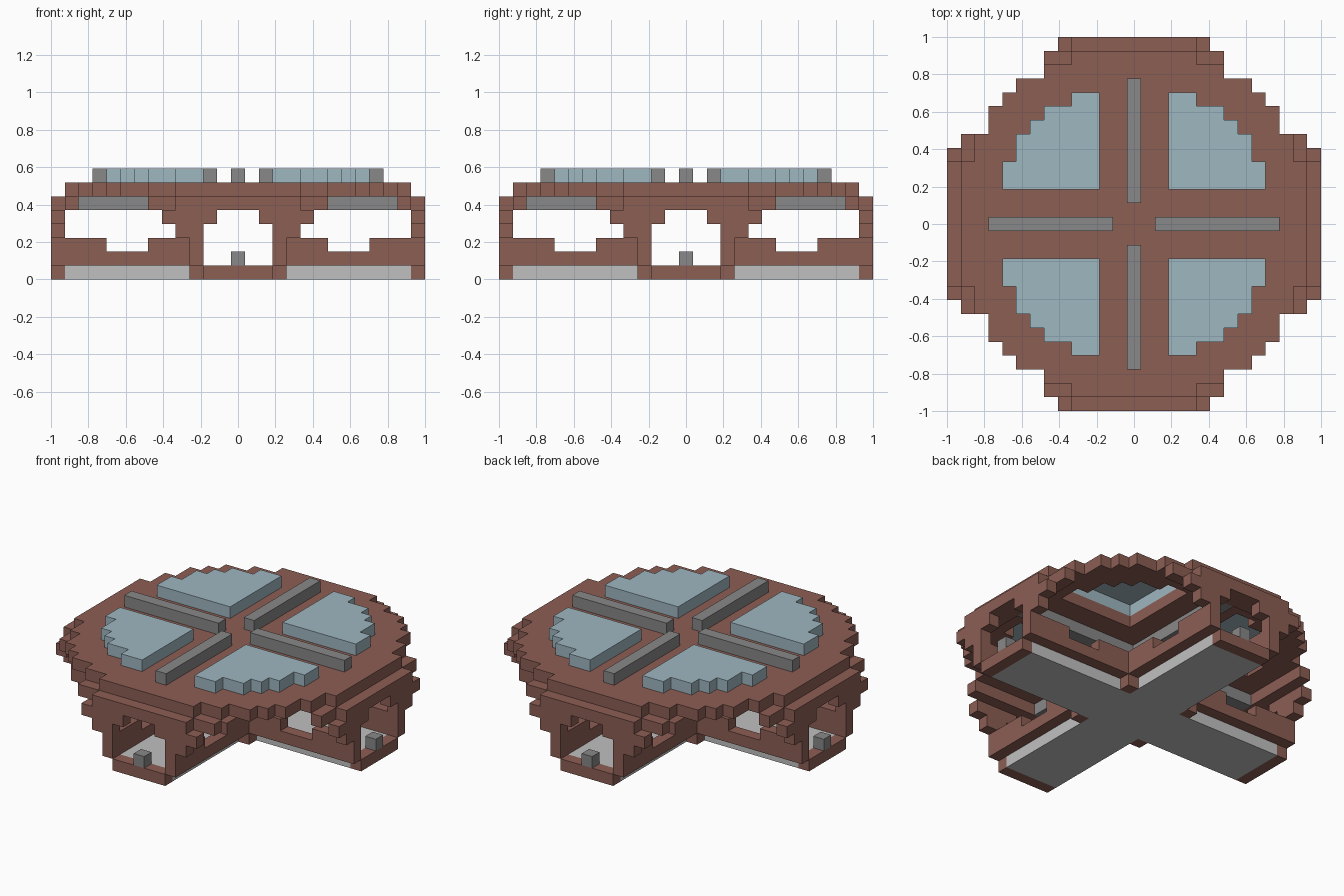
import bpy, bmesh
from mathutils import Vector
from math import radians

if "Cube" in bpy.data.objects:
    bpy.data.objects.remove(bpy.data.objects["Cube"], do_unlink=True)

U = 2 / 27        # edge of one block
R = range(-13, 14)
AXES = [Vector(v) for v in ((1, 0, 0), (-1, 0, 0), (0, 1, 0), (0, -1, 0), (0, 0, 1), (0, 0, -1))]


def material(name, hex_code):
    rgb = [int(hex_code[i:i + 2], 16) / 255 for i in (0, 2, 4)]
    lin = [c / 12.92 if c < 0.04045 else ((c + 0.055) / 1.055) ** 2.4 for c in rgb]
    m = bpy.data.materials.new(name)
    m.use_nodes = True
    m.diffuse_color = (*lin, 1)
    bsdf = m.node_tree.nodes["Principled BSDF"]
    bsdf.inputs["Base Color"].default_value = (*lin, 1)
    bsdf.inputs["Roughness"].default_value = 0.9
    return m


brown = material("brown clay", "8C5E54")
grey = material("mid grey", "888888")
pale = material("pale grey", "C0C0C0")
glass = material("pale blue glass", "9FB7C0")


def part(name, mat, layers, rule, open_bottom=False):
    """Blocks where rule(far, near, layer) holds; far/near are the larger and
    smaller distance from the centre lines, so all four arms repeat."""
    cells = {(x, y, k) for k in layers for x in R for y in R
             if rule(max(abs(x), abs(y)), min(abs(x), abs(y)), k)}
    bm = bmesh.new()
    for cell in sorted(cells):
        c = Vector(cell)
        for n in AXES:
            if tuple(int(v) for v in c + n) in cells or (open_bottom and n.z < 0):
                continue
            s = Vector((n.y, n.z, n.x))
            t = n.cross(s)
            mid = c + n / 2 + Vector((0, 0, 0.5))
            bm.faces.new([bm.verts.new((mid + (s * i + t * j) / 2) * U)
                          for i, j in ((-1, -1), (1, -1), (1, 1), (-1, 1))])
    bmesh.ops.remove_doubles(bm, verts=bm.verts[:], dist=U / 100)
    # merge the coplanar block faces into large flat ones
    bmesh.ops.dissolve_limit(bm, angle_limit=radians(1), verts=bm.verts[:], edges=bm.edges[:])
    me = bpy.data.meshes.new(name)
    bm.to_mesh(me)
    bm.free()
    me.materials.append(mat)
    ob = bpy.data.objects.new(name, me)
    bpy.context.collection.objects.link(ob)


def in_skylight(far, near, k):
    return near >= 3 and far <= (9 if near <= 4 else 8 if near <= 6 else 7)


def in_roof(far, near, k):
    limit = 12 if near <= 4 else 11 if near <= 6 else 10 if near <= 8 else 9
    return far <= limit and not in_skylight(far, near, k)


# Cross-shaped base
part("floor_cross", pale, [0], lambda f, n, k: n <= 2 and f <= 12)
part("thresholds", brown, [0], lambda f, n, k: n <= 2 and f == 13)
part("corner_blocks", brown, [0], lambda f, n, k: f == n == 3)

# Low side walls with window notches
part("side_walls", brown, [1, 2],
     lambda f, n, k: n == 3 and not (k == 2 and 7 <= f <= 9))

# Flared door arches and the eaves above them
part("door_arches", brown, [3, 4],
     lambda f, n, k: f == 13 and (3 <= n <= 4 if k == 3 else 2 <= n <= 5))
part("eaves", brown, [5], lambda f, n, k: (f == 13 and n <= 4) or (f == 12 and n <= 6))
part("door_blocks", grey, [1], lambda f, n, k: f == 13 and n == 0)

# Round roof, its beams and the hollow skylights
part("ceiling_beams", grey, [5], lambda f, n, k: n == 0 and f <= 11)
part("roof_disc", brown, [6], in_roof)
part("roof_ridges", grey, [7], lambda f, n, k: n == 0 and 2 <= f <= 10)
part("skylights", glass, [7], in_skylight, open_bottom=True)
